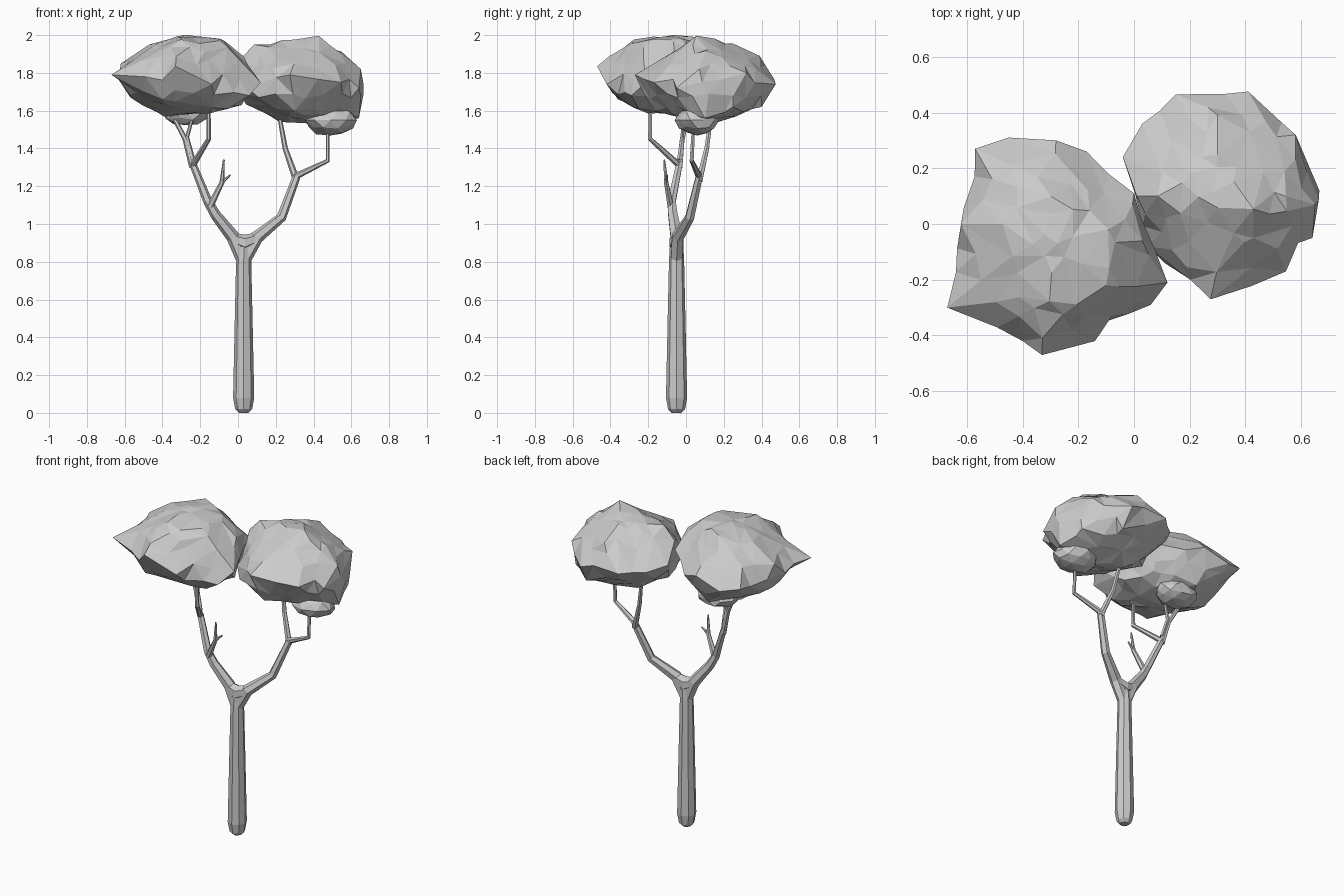
import bpy, bmesh, random
from mathutils import Vector
from mathutils.bvhtree import BVHTree
from math import cos, sin, tau

random.seed(4)
cube = bpy.data.objects.get("Cube")
if cube:
    bpy.data.objects.remove(cube)

grey = bpy.data.materials.new("plain grey")
grey.use_nodes = True
grey.diffuse_color = (0.6, 0.6, 0.6, 1)
grey.node_tree.nodes["Principled BSDF"].inputs["Base Color"].default_value = (0.6, 0.6, 0.6, 1)


def finish(bm, name):
    bmesh.ops.recalc_face_normals(bm, faces=bm.faces[:])
    mesh = bpy.data.meshes.new(name)
    bm.to_mesh(mesh)
    bm.free()
    mesh.materials.append(grey)
    obj = bpy.data.objects.new(name, mesh)
    bpy.context.collection.objects.link(obj)
    return obj


def limb(name, path, sides=6):
    """Tapered faceted tube through (x, y, z, radius) points."""
    bm = bmesh.new()
    pts = [Vector(p[:3]) for p in path]
    rings = []
    for i, p in enumerate(pts):
        along = (pts[min(i + 1, len(pts) - 1)] - pts[max(i - 1, 0)]).normalized()
        u = Vector((0, 1, 0)).cross(along).normalized()
        v = along.cross(u)
        rings.append([bm.verts.new(p + path[i][3] * (u * cos(tau * k / sides) + v * sin(tau * k / sides)))
                      for k in range(sides)])
    for a, b in zip(rings, rings[1:]):
        for k in range(sides):
            n = (k + 1) % sides
            bm.faces.new((a[k], a[n], b[n], b[k]))
    bm.faces.new(rings[0])
    bm.faces.new(rings[-1])
    finish(bm, name)


def canopy(name, centre, points):
    """Faceted ball pushed out to the hull of a few extreme points, then roughened."""
    hull = bmesh.new()
    for p in points:
        hull.verts.new(p)
    bmesh.ops.convex_hull(hull, input=hull.verts[:])
    bmesh.ops.triangulate(hull, faces=hull.faces[:])
    tree = BVHTree.FromBMesh(hull)
    hull.free()
    centre = Vector(centre)
    bm = bmesh.new()
    bmesh.ops.create_icosphere(bm, subdivisions=3, radius=1)
    for v in bm.verts:
        ray = (v.co + Vector([random.uniform(-0.06, 0.06) for _ in range(3)])).normalized()
        hit = tree.ray_cast(centre, ray)[0]
        v.co = centre + (hit - centre) * random.uniform(0.97, 1.035)
    # Pull the nearest free corner out to each extreme point
    free = bm.verts[:]
    for p in points:
        near = min(free, key=lambda v: (v.co - Vector(p)).length)
        near.co = p
        free.remove(near)
    obj = finish(bm, name)
    dec = obj.modifiers.new("broad facets", "DECIMATE")
    dec.ratio = 0.75


def clump(name, centre, size):
    """Small leafy lump hanging under a canopy."""
    bm = bmesh.new()
    bmesh.ops.create_icosphere(bm, subdivisions=2, radius=1)
    for v in bm.verts:
        k = random.uniform(0.9, 1.05)
        v.co = Vector([c + s * x * k for c, s, x in zip(centre, size, v.co)])
    finish(bm, name)


# Trunk, rounded at the foot, with a saddle across the fork
limb("trunk", [(.03, -.05, 0, .025), (.03, -.05, .02, .045), (.03, -.05, .08, .056),
               (.03, -.05, .5, .047), (.03, -.05, .81, .04), (.035, -.05, .92, .033)], 8)
limb("fork_saddle", [(-.035, -.05, .925, .03), (.035, -.05, .9, .044), (.105, -.045, .925, .03)])

# Right side limbs
limb("right_limb", [(.02, -.05, .82, .034), (-.025, -.05, .93, .036), (-.12, -.07, 1.05, .028),
                    (-.16, -.075, 1.12, .024), (-.24, -.035, 1.32, .019)])
limb("right_outer_branch", [(-.24, -.035, 1.3, .018), (-.28, -.02, 1.45, .014), (-.37, .02, 1.62, .01)])
limb("right_inner_branch", [(-.24, -.035, 1.31, .017), (-.155, -.19, 1.45, .013), (-.155, -.19, 1.66, .009)])
limb("right_middle_branch", [(-.24, -.035, 1.34, .014), (-.27, -.02, 1.46, .011), (-.23, -.01, 1.6, .008)])
limb("right_twig", [(-.15, -.08, 1.09, .019), (-.085, -.105, 1.22, .013), (-.075, -.115, 1.34, .005)])
limb("right_twig_tip", [(-.085, -.105, 1.22, .01), (-.04, -.1, 1.26, .004)])

# Left side limbs
limb("left_limb", [(.04, -.05, .82, .034), (.1, -.045, .93, .035), (.23, .02, 1.035, .026),
                   (.31, .07, 1.25, .021)])
limb("left_inner_branch", [(.31, .07, 1.23, .019), (.25, .11, 1.4, .014), (.21, .14, 1.62, .01)])
limb("left_outer_branch", [(.3, .07, 1.25, .018), (.475, .03, 1.335, .012), (.475, .04, 1.52, .01)])

# Leaf masses
canopy("right_canopy", (-.27, -.07, 1.78), [
    (-.57, .27, 1.78), (-.45, .31, 1.75), (-.28, .3, 1.8), (-.17, .26, 1.76), (0, .11, 1.82),
    (.12, -.21, 1.75), (.06, -.29, 1.68), (-.14, -.42, 1.74), (-.33, -.47, 1.835), (-.67, -.3, 1.79),
    (-.62, 0, 1.85), (-.47, 0, 1.95), (-.28, -.08, 2), (-.3, .1, 1.985), (-.09, -.02, 1.98),
    (-.1, -.22, 1.97), (-.3, -.28, 1.975), (.03, -.06, 1.89), (.02, -.06, 1.63), (-.4, -.36, 1.66),
    (-.05, -.25, 1.61), (-.15, -.2, 1.585), (-.39, .02, 1.57), (-.57, -.05, 1.67), (-.3, .2, 1.6)])
clump("right_hanging_clump", (-.27, .06, 1.59), (.13, .11, .07))
canopy("left_canopy", (.33, .1, 1.76), [
    (-.04, .24, 1.78), (.03, .36, 1.76), (.15, .465, 1.76), (.41, .475, 1.74), (.58, .32, 1.8),
    (.665, .12, 1.69), (.65, .07, 1.82), (.64, -.05, 1.72), (.545, -.17, 1.75), (.275, -.27, 1.79),
    (.11, -.14, 1.67), (.05, -.08, 1.72), (.01, .1, 1.87), (.085, .1, 1.95), (.3, .25, 1.955),
    (.43, .05, 1.995), (.545, .1, 1.915), (.3, .39, 1.89), (.64, .1, 1.56), (.6, .25, 1.62),
    (.38, .1, 1.53), (.22, .17, 1.54), (.04, .12, 1.635), (.3, -.17, 1.6), (.42, .4, 1.62)])
clump("left_hanging_clump", (.49, .06, 1.55), (.14, .115, .085))
